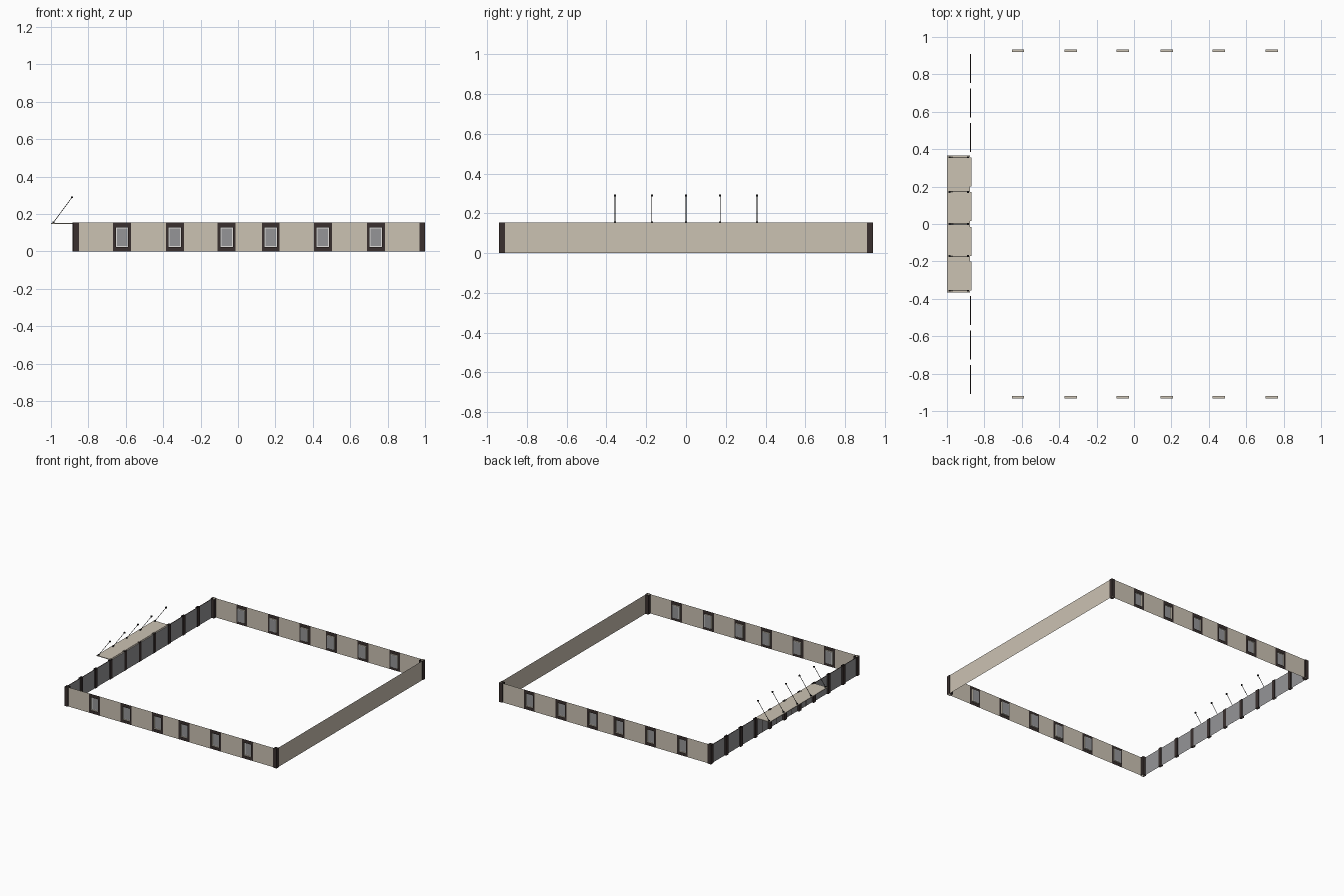
import bpy, bmesh, math
from mathutils import Vector

if "Cube" in bpy.data.objects:
    bpy.data.objects.remove(bpy.data.objects["Cube"])

H = 0.154            # wall height
XL, XR, Y = -0.876, 0.996, 0.934


def mat(name, rgb):
    m = bpy.data.materials.new(name)
    m.diffuse_color = (*rgb, 1)
    m.use_nodes = True
    m.node_tree.nodes["Principled BSDF"].inputs["Base Color"].default_value = m.diffuse_color
    return m


BEIGE = mat("beige_plaster", (0.60, 0.54, 0.45))
DARK = mat("dark_brown_trim", (0.042, 0.030, 0.028))
GLASS = mat("grey_glass", (0.30, 0.30, 0.31))
WHITE = mat("pale_window_trim", (0.75, 0.74, 0.72))
BLACK = mat("black_metal", (0.012, 0.012, 0.012))


def sheets(name, quads, material):
    """One object made of separate flat quads."""
    bm = bmesh.new()
    for q in quads:
        bm.faces.new([bm.verts.new(p) for p in q])
    me = bpy.data.meshes.new(name)
    bm.to_mesh(me)
    bm.free()
    me.materials.append(material)
    ob = bpy.data.objects.new(name, me)
    bpy.context.collection.objects.link(ob)
    return ob


def box(name, lo, hi, material):
    lo, hi = Vector(lo), Vector(hi)
    bpy.ops.mesh.primitive_cube_add(size=1, location=(lo + hi) / 2)
    ob = bpy.context.object
    ob.name = name
    ob.scale = hi - lo
    ob.data.materials.append(material)
    return ob


def rect_y(x0, x1, z0, z1, y):
    """Upright quad facing away from the centre along y."""
    q = [(x0, y, z0), (x1, y, z0), (x1, y, z1), (x0, y, z1)]
    return q if y < 0 else q[::-1]


def rect_left(y0, y1, z0, z1, x):
    """Upright quad facing -x."""
    return [(x, y1, z0), (x, y0, z0), (x, y0, z1), (x, y1, z1)]


def border_y(o, i, y):
    """Four quads between an outer and inner rectangle (x0, x1, z0, z1)."""
    return [rect_y(o[0], i[0], o[2], o[3], y), rect_y(i[1], o[1], o[2], o[3], y),
            rect_y(i[0], i[1], o[2], i[2], y), rect_y(i[0], i[1], i[3], o[3], y)]


def tube(name, x0, x1, y0, y1):
    """Open-topped square post."""
    c = [(x0, y0), (x1, y0), (x1, y1), (x0, y1)]
    sheets(name, [[(*a, 0), (*b, 0), (*b, H), (*a, H)]
                  for a, b in zip(c, c[1:] + c[:1])], DARK)


# front and back walls with recessed windows
centres = [-0.62, -0.338, -0.061, 0.175, 0.454, 0.737]
for s, side in ((-1, "front"), (1, "back")):
    y, yi = s * Y, s * (Y - 0.014)
    wall, frame, reveal, trim, glass = [], [], [], [], []
    x = XL
    for c in centres:
        outer = (c - 0.048, c + 0.048, 0, H)
        hole = (c - 0.033, c + 0.033, 0.025, 0.127)
        pane = (c - 0.028, c + 0.028, 0.030, 0.122)
        wall.append(rect_y(x, outer[0], 0, H, y))
        x = outer[1]
        frame += border_y(outer, hole, y)
        trim += border_y(hole, pane, yi)
        glass.append(rect_y(*pane, yi))
        a, b, z0, z1 = hole
        reveal += [[(a, y, z0), (b, y, z0), (b, yi, z0), (a, yi, z0)][::-s],
                   [(a, y, z1), (b, y, z1), (b, yi, z1), (a, yi, z1)][::s]]
        reveal += [[(k, y, z0), (k, yi, z0), (k, yi, z1), (k, y, z1)] for k in (a, b)]
    wall.append(rect_y(x, XR, 0, H, y))
    sheets(side + "_wall", wall, BEIGE)
    sheets(side + "_window_surrounds", frame, DARK)
    sheets(side + "_window_reveals", reveal, BEIGE)
    sheets(side + "_window_trim", trim, WHITE)
    sheets(side + "_window_glass", glass, GLASS)

# plain right wall
sheets("right_wall", [[(XR, -Y, 0), (XR, Y, 0), (XR, Y, H), (XR, -Y, H)]], BEIGE)

# corner posts
for x0, x1 in ((-0.88, -0.85), (0.97, 1.0)):
    for y0, y1 in ((-0.94, -0.91), (0.91, 0.94)):
        tube("corner_post", x0, x1, y0, y1)

# glazed left wall: ten bays between posts, the middle four are set deeper as doors
step = 0.185
for i in range(1, 10):
    yc = (i - 5) * step
    tube("bay_post", -0.884, -0.866, yc - 0.015, yc + 0.015)
for i in range(10):
    y0, y1 = (i - 5) * step + 0.015, (i - 4) * step - 0.015
    door = 3 <= i <= 6
    xo, xi = (-0.880, -0.868) if door else (-0.877, -0.872)
    sheets("door_glass" if door else "bay_glass", [rect_left(y0, y1, 0, H - 0.004, xi)], GLASS)
    sheets("bay_header", [[(xo, y0, H - 0.004), (xi, y0, H - 0.004),
                           (xi, y1, H - 0.004), (xo, y1, H - 0.004)]],
           BEIGE if door else DARK)
    if door:
        ym = (y0 + y1) / 2
        sheets("door_stile", [rect_left(ym - 0.004, ym + 0.004, 0, H - 0.004, xi - 0.002)], DARK)

# entrance canopy
box("canopy", (-1.0, -0.365, 0.148), (-0.878, 0.365, 0.153), BEIGE)

# canopy tie rods with end brackets
for yc in (-0.357, -0.172, 0.0, 0.172, 0.357):
    a, b = Vector((-0.987, yc, 0.155)), Vector((-0.887, yc, 0.290))
    d = b - a
    bpy.ops.mesh.primitive_cylinder_add(vertices=6, radius=0.0018, depth=d.length,
                                        location=(a + b) / 2,
                                        rotation=(0, math.atan2(d.x, d.z), 0))
    rod = bpy.context.object
    rod.name = "tie_rod"
    rod.data.materials.append(BLACK)
    h = Vector((0.005, 0.005, 0.005))
    for p in (a, b):
        box("rod_bracket", p - h, p + h, BLACK)
